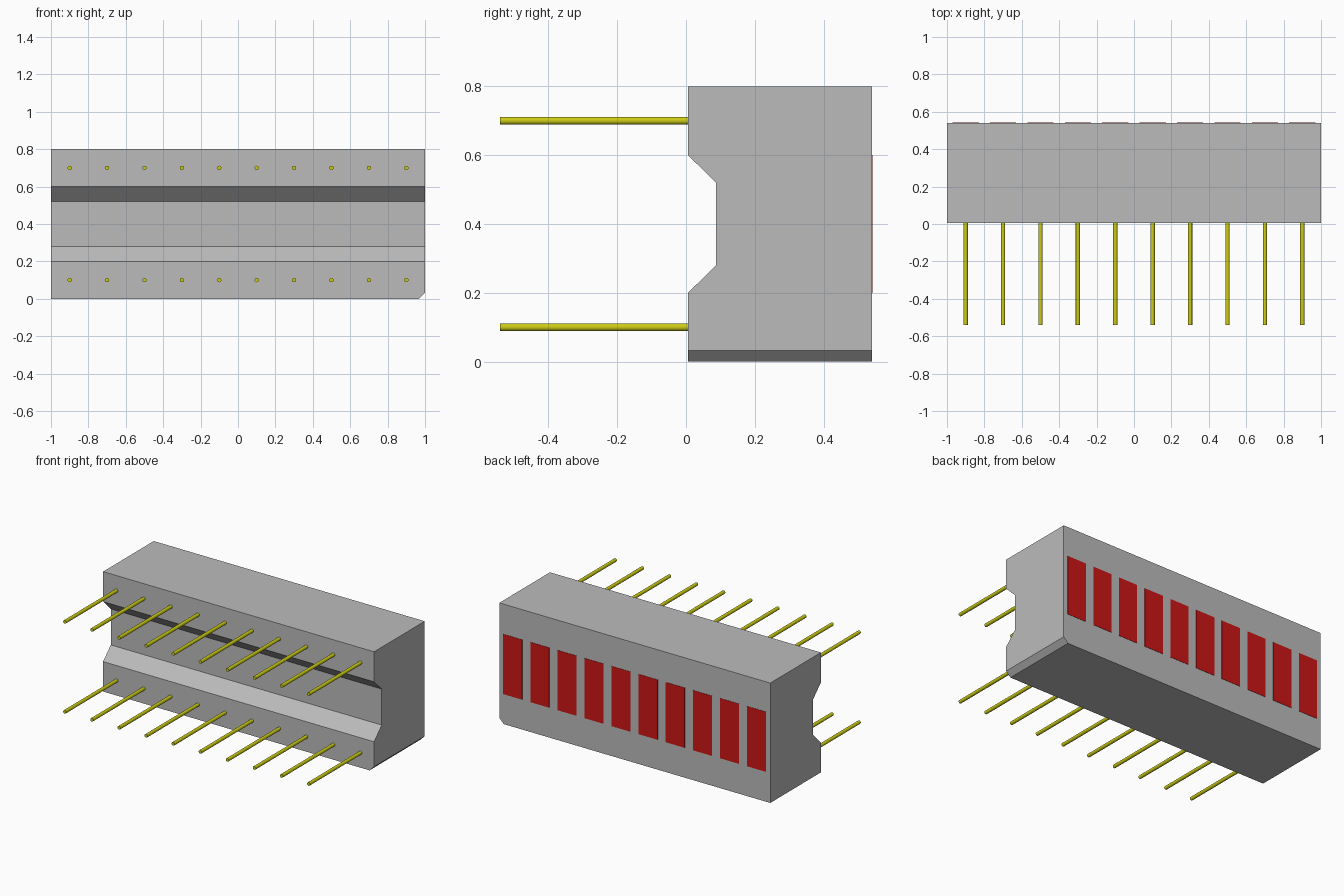
import bpy, bmesh
from math import pi
from mathutils import Matrix

cube = bpy.data.objects.get("Cube")
if cube:
    bpy.data.objects.remove(cube, do_unlink=True)

COUNT, PITCH = 10, 0.2
FRONT, BACK, TIP = 0.006, 0.54, -0.541
XS = [(i - (COUNT - 1) / 2) * PITCH for i in range(COUNT)]


def material(name, rgb):
    m = bpy.data.materials.new(name)
    m.use_nodes = True
    m.diffuse_color = (*rgb, 1)
    m.node_tree.nodes["Principled BSDF"].inputs["Base Color"].default_value = (*rgb, 1)
    return m


grey = material("housing grey", (0.5, 0.5, 0.5))
red = material("segment red", (0.62, 0.008, 0.008))
yellow = material("pin yellow", (0.6, 0.6, 0.008))


def add_object(name, bm, mat):
    bmesh.ops.recalc_face_normals(bm, faces=bm.faces)
    me = bpy.data.meshes.new(name)
    bm.to_mesh(me)
    bm.free()
    me.materials.append(mat)
    ob = bpy.data.objects.new(name, me)
    bpy.context.collection.objects.link(ob)
    return ob


# Housing: grooved (y, z) profile extruded along x
profile = [(FRONT, 0), (BACK, 0), (BACK, 0.8), (FRONT, 0.8),
           (FRONT, 0.6), (0.087, 0.52), (0.087, 0.28), (FRONT, 0.2)]
bm = bmesh.new()
face = bm.faces.new([bm.verts.new((-1, y, z)) for y, z in profile])
ext = bmesh.ops.extrude_face_region(bm, geom=[face])
bmesh.ops.translate(bm, vec=(2, 0, 0),
                    verts=[g for g in ext["geom"] if isinstance(g, bmesh.types.BMVert)])
# Corner chamfer marking the first pin
bmesh.ops.bisect_plane(bm, geom=bm.verts[:] + bm.edges[:] + bm.faces[:],
                       plane_co=(1, 0, 0.033), plane_no=(1, 0, -1), clear_outer=True)
bmesh.ops.holes_fill(bm, edges=[e for e in bm.edges if e.is_boundary])
add_object("housing", bm, grey)

# Display segments: thin plates on the back face
for i, x in enumerate(XS):
    bm = bmesh.new()
    bmesh.ops.create_cube(bm, size=1, matrix=Matrix.Translation((x, BACK - 0.001, 0.4))
                          @ Matrix.Diagonal((0.14, 0.006, 0.4, 1)))
    add_object(f"segment_{i + 1}", bm, red)

# Two rows of pins
length = 0.02 + FRONT - TIP
for row, z in (("lower", 0.1), ("upper", 0.7)):
    for i, x in enumerate(XS):
        bm = bmesh.new()
        bmesh.ops.create_cone(bm, cap_ends=True, segments=20, radius1=0.0115,
                              radius2=0.0115, depth=length,
                              matrix=Matrix.Translation((x, TIP + length / 2, z))
                              @ Matrix.Rotation(pi / 2, 4, "X"))
        pin = add_object(f"{row}_pin_{i + 1}", bm, yellow)
        bpy.ops.object.select_all(action="DESELECT")
        pin.select_set(True)
        bpy.context.view_layer.objects.active = pin
        bpy.ops.object.shade_smooth_by_angle()
